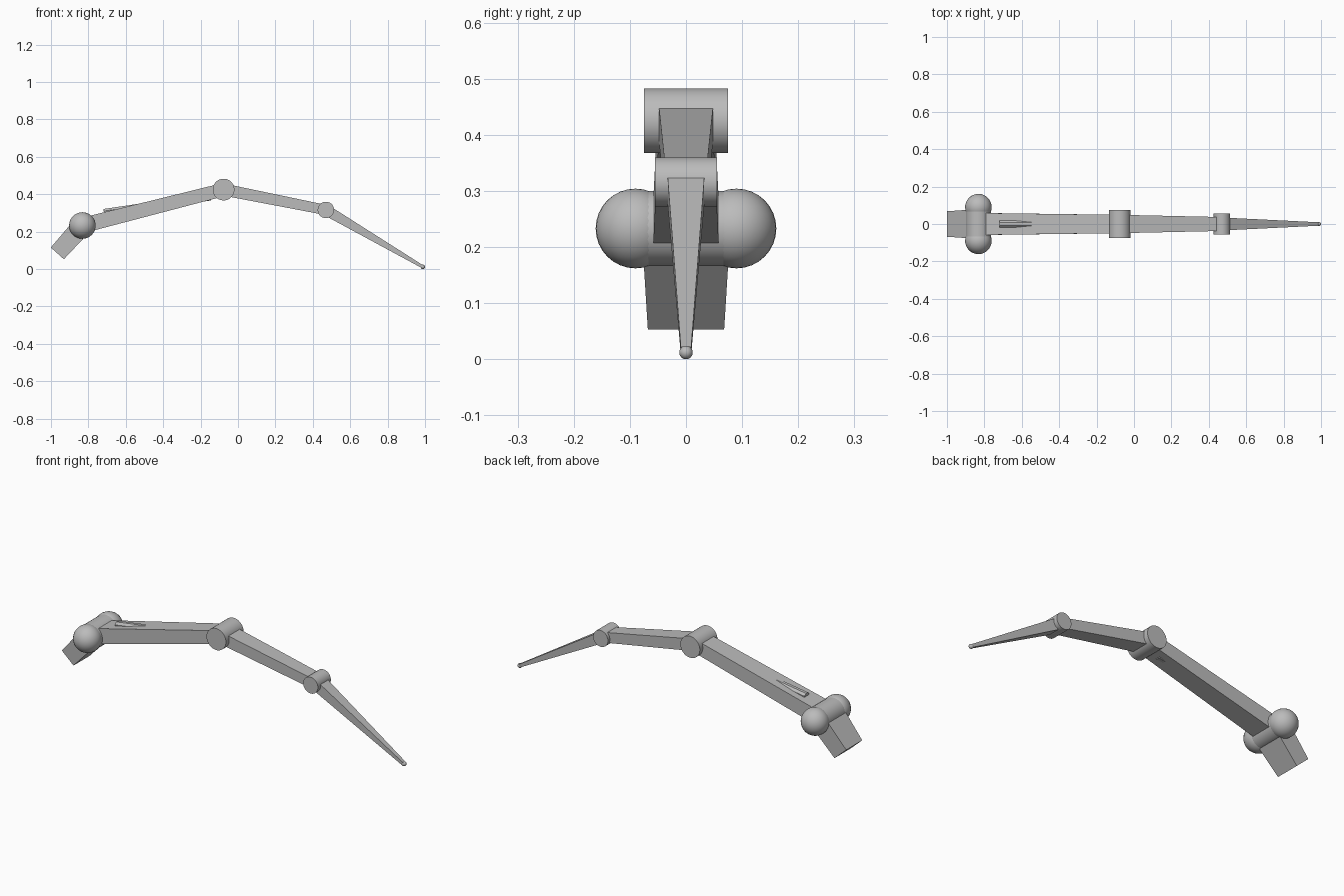
import bpy, bmesh, math
from mathutils import Vector, Matrix

cube = bpy.data.objects.get("Cube")
if cube:
    bpy.data.objects.remove(cube, do_unlink=True)

grey = bpy.data.materials.new("plain grey")
grey.use_nodes = True
grey.diffuse_color = (0.5, 0.5, 0.5, 1)
grey.node_tree.nodes["Principled BSDF"].inputs["Base Color"].default_value = (0.5, 0.5, 0.5, 1)

# Joint centres along the leg
ROOT = Vector((-0.966, 0, 0.084))
HIP = Vector((-0.832, 0, 0.233))
KNEE = Vector((-0.077, 0, 0.425))
ANKLE = Vector((0.47, 0, 0.316))
TIP = Vector((0.988, 0, 0.012))


def finish(name, bm, smooth=False):
    bmesh.ops.recalc_face_normals(bm, faces=bm.faces)
    mesh = bpy.data.meshes.new(name)
    bm.to_mesh(mesh)
    bm.free()
    mesh.materials.append(grey)
    obj = bpy.data.objects.new(name, mesh)
    bpy.context.collection.objects.link(obj)
    if smooth:
        bpy.ops.object.select_all(action="DESELECT")
        obj.select_set(True)
        bpy.context.view_layer.objects.active = obj
        bpy.ops.object.shade_smooth_by_angle(angle=math.radians(35))
    return obj


def segment(name, start, end, size_start, size_end):
    """Tapered box between two joints; sizes are (half width, half height)."""
    axis = (end - start).normalized()
    side = Vector((0, 1, 0))
    up = axis.cross(side)
    bm = bmesh.new()
    bmesh.ops.create_cube(bm, size=2)
    for v in bm.verts:
        base, (w, h) = (end, size_end) if v.co.x > 0 else (start, size_start)
        v.co = base + side * v.co.y * w + up * v.co.z * h
    return finish(name, bm)


def rod(name, a, b, radius, sides, smooth=True):
    axis = b - a
    turn = axis.to_track_quat("Z", "Y").to_matrix().to_4x4()
    spin = Matrix.Rotation(math.pi / sides, 4, "Z")
    bm = bmesh.new()
    bmesh.ops.create_cone(bm, cap_ends=True, segments=sides, radius1=radius, radius2=radius,
                          depth=axis.length, matrix=Matrix.Translation((a + b) / 2) @ turn @ spin)
    return finish(name, bm, smooth)


def pin(name, centre, radius, half):
    offset = Vector((0, half, 0))
    return rod(name, centre - offset, centre + offset, radius, 32)


def ball(name, centre, radius):
    bm = bmesh.new()
    bmesh.ops.create_uvsphere(bm, u_segments=32, v_segments=16, radius=radius,
                              matrix=Matrix.Translation(centre))
    return finish(name, bm, True)


# Leg segments
segment("hip_mount", ROOT, HIP, (0.068, 0.047), (0.077, 0.052))
segment("upper_leg", HIP, KNEE, (0.059, 0.041), (0.049, 0.035))
segment("middle_leg", KNEE, ANKLE, (0.049, 0.032), (0.037, 0.027))
segment("lower_leg", ANKLE, TIP, (0.034, 0.029), (0.009, 0.008))

# Joints
pin("hip_pin", HIP, 0.067, 0.09)
pin("knee_pin", KNEE, 0.058, 0.075)
pin("ankle_pin", ANKLE, 0.044, 0.055)
for label, s in (("left", 1), ("right", -1)):
    ball(f"hip_ball_{label}", HIP + Vector((0, 0.09 * s, 0)), 0.071)
ball("foot_tip", TIP, 0.012)

# Piston running through the upper leg
rod("piston", Vector((-0.717, 0, 0.302)), Vector((-0.147, 0, 0.386)), 0.021, 8, False)
